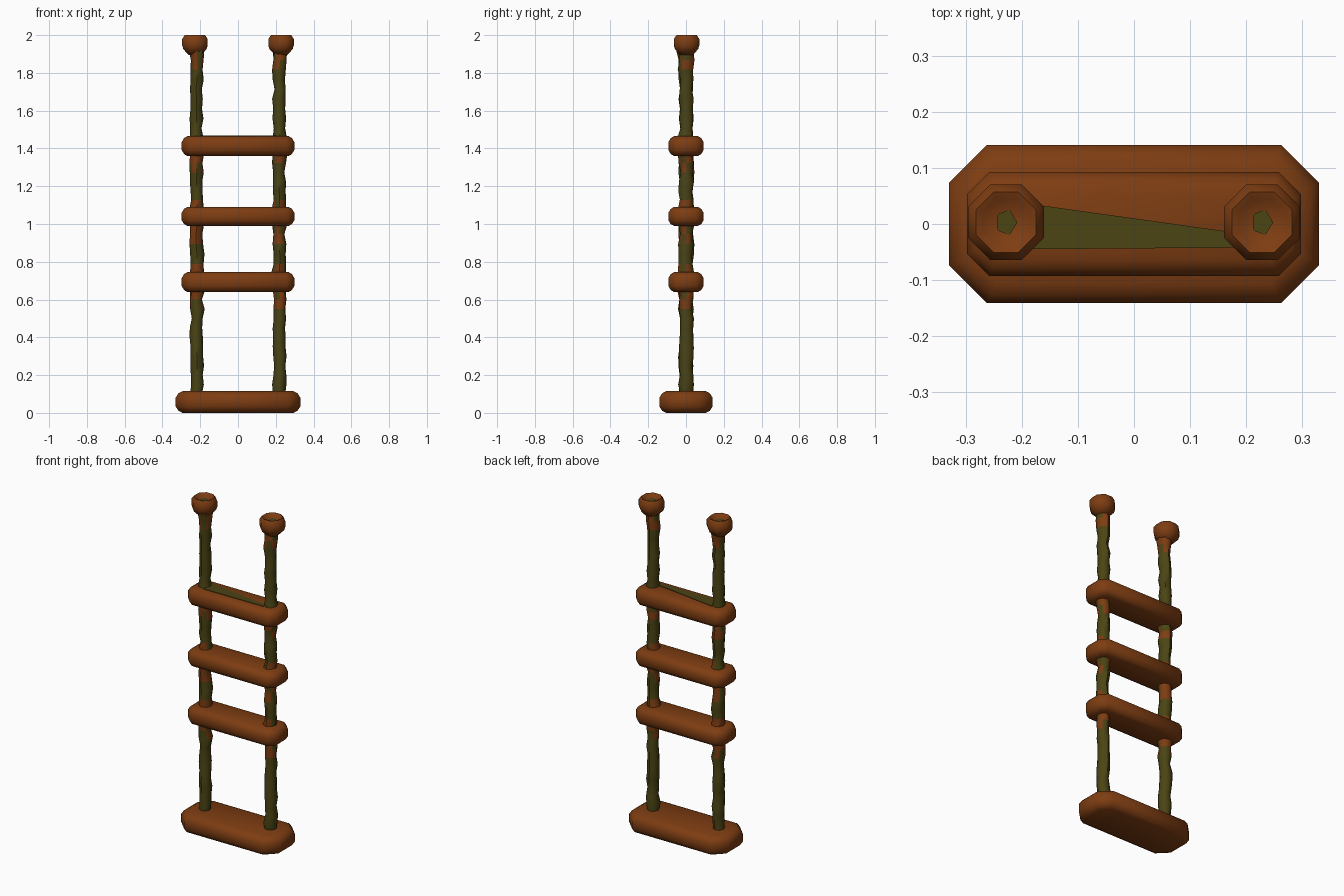
import bpy, bmesh, math, random
from mathutils import Vector

if "Cube" in bpy.data.objects:
    bpy.data.objects.remove(bpy.data.objects["Cube"])

random.seed(7)


def material(name, rgb):
    m = bpy.data.materials.new(name)
    m.diffuse_color = (*rgb, 1)
    m.use_nodes = True
    m.node_tree.nodes["Principled BSDF"].inputs["Base Color"].default_value = m.diffuse_color
    return m


WOOD = material("red brown wood", (0.205, 0.046, 0.006))
MOSS = material("olive rope", (0.070, 0.058, 0.007))


def loft(name, rings, mats, end_dip=0.0, rule=None):
    """Skin stacked rings of points and close both ends (optional dent on top)."""
    bm = bmesh.new()
    loops = [[bm.verts.new(p) for p in r] for r in rings]
    n = len(loops[0])
    for a, b in zip(loops, loops[1:]):
        for i in range(n):
            j = (i + 1) % n
            bm.faces.new((a[i], a[j], b[j], b[i]))
    bm.faces.new(loops[0][::-1])
    if end_dip:
        mid = sum((Vector(p) for p in rings[-1]), Vector()) / n
        tip = bm.verts.new(mid - Vector((0, 0, end_dip)))
        for i in range(n):
            bm.faces.new((loops[-1][i], loops[-1][(i + 1) % n], tip))
    else:
        bm.faces.new(loops[-1])
    if rule:
        for f in bm.faces:
            f.material_index = rule(f.calc_center_median())
    bmesh.ops.recalc_face_normals(bm, faces=bm.faces)
    me = bpy.data.meshes.new(name)
    bm.to_mesh(me)
    bm.free()
    for m in mats:
        me.materials.append(m)
    ob = bpy.data.objects.new(name, me)
    bpy.context.collection.objects.link(ob)
    bpy.ops.object.select_all(action='DESELECT')
    ob.select_set(True)
    bpy.context.view_layer.objects.active = ob
    bpy.ops.object.shade_smooth_by_angle(angle=math.radians(50))
    return ob


def board(name, hx, hy, z0, z1, cut, bevel):
    """Plank with clipped corners and bevelled rims."""
    def ring(z, d):
        x, y, c = hx - d, hy - d, cut - d * 0.5
        return [(x, -y + c, z), (x, y - c, z), (x - c, y, z), (-x + c, y, z),
                (-x, y - c, z), (-x, -y + c, z), (-x + c, -y, z), (x - c, -y, z)]
    h = z1 - z0
    steps = [(0, 1), (0.10, 0.4), (0.30, 0), (0.70, 0), (0.90, 0.4), (1, 1)]
    return loft(name, [ring(z0 + h * t, bevel * k) for t, k in steps], [WOOD])


# Base and rungs
board("base", 0.33, 0.141, 0.0, 0.115, 0.068, 0.036)
RUNGS = [(0.64, 0.745), (0.99, 1.09), (1.36, 1.465)]
for k, (a, b) in enumerate(RUNGS):
    board(f"rung_{k + 1}", 0.298, 0.093, a, b, 0.04, 0.03)

# Olive stain on the top rung
loft("rung_stain", [[(-0.2, -0.045, z), (0.2, -0.042, z), (0.2, -0.018, z), (-0.2, 0.038, z)]
                    for z in (1.462, 1.468)], [MOSS])

# Lumpy posts between the boards, brown patches beside the joints
SPANS = [(0.10, 0.65), (0.735, 1.0), (1.08, 1.37), (1.455, 1.92)]
for side, cx in (("left", -0.219), ("right", 0.219)):
    for k, (a, b) in enumerate(SPANS):
        count = max(4, round((b - a) / 0.05))
        rings = []
        for s in range(count + 1):
            z = a + (b - a) * s / count
            joint = min(z - a, b - z) < 0.03 and 0.1 < k + z
            r = 0.035 + random.uniform(-0.005, 0.004) + (0.005 if joint else 0)
            ox, oy = random.uniform(-0.004, 0.004), random.uniform(-0.004, 0.004)
            rings.append([(cx + ox + r * math.cos(t) * random.uniform(0.92, 1.04),
                           oy + r * 1.08 * math.sin(t) * random.uniform(0.92, 1.06), z)
                          for t in (math.tau * i / 8 for i in range(8))])

        def patch(c, a=a, b=b, k=k):
            near = b - c.z < 0.09 or (k > 0 and k < 3 and c.z - a < 0.07)
            return int(near and random.random() < 0.6)
        loft(f"{side}_post_{k + 1}", rings, [MOSS, WOOD], rule=patch)

    # Knob with a dented top
    kx = cx + math.copysign(0.009, cx)
    profile = [(1.895, 0.036), (1.925, 0.066), (1.945, 0.073),
               (1.98, 0.073), (2.0, 0.058), (1.994, 0.044)]
    loft(f"{side}_knob",
         [[(kx + r * math.cos(t), 0.003 + r * math.sin(t), z)
           for t in (math.tau * (i + 0.5) / 8 for i in range(8))] for z, r in profile],
         [WOOD, MOSS], end_dip=0.03)
    # Rope end showing in the dent
    loft(f"{side}_rope_end",
         [[(kx + 0.02 * math.cos(t), 0.003 + 0.024 * math.sin(t), z)
           for t in (math.tau * i / 5 for i in range(5))] for z in (1.966, 1.982)],
         [MOSS])
